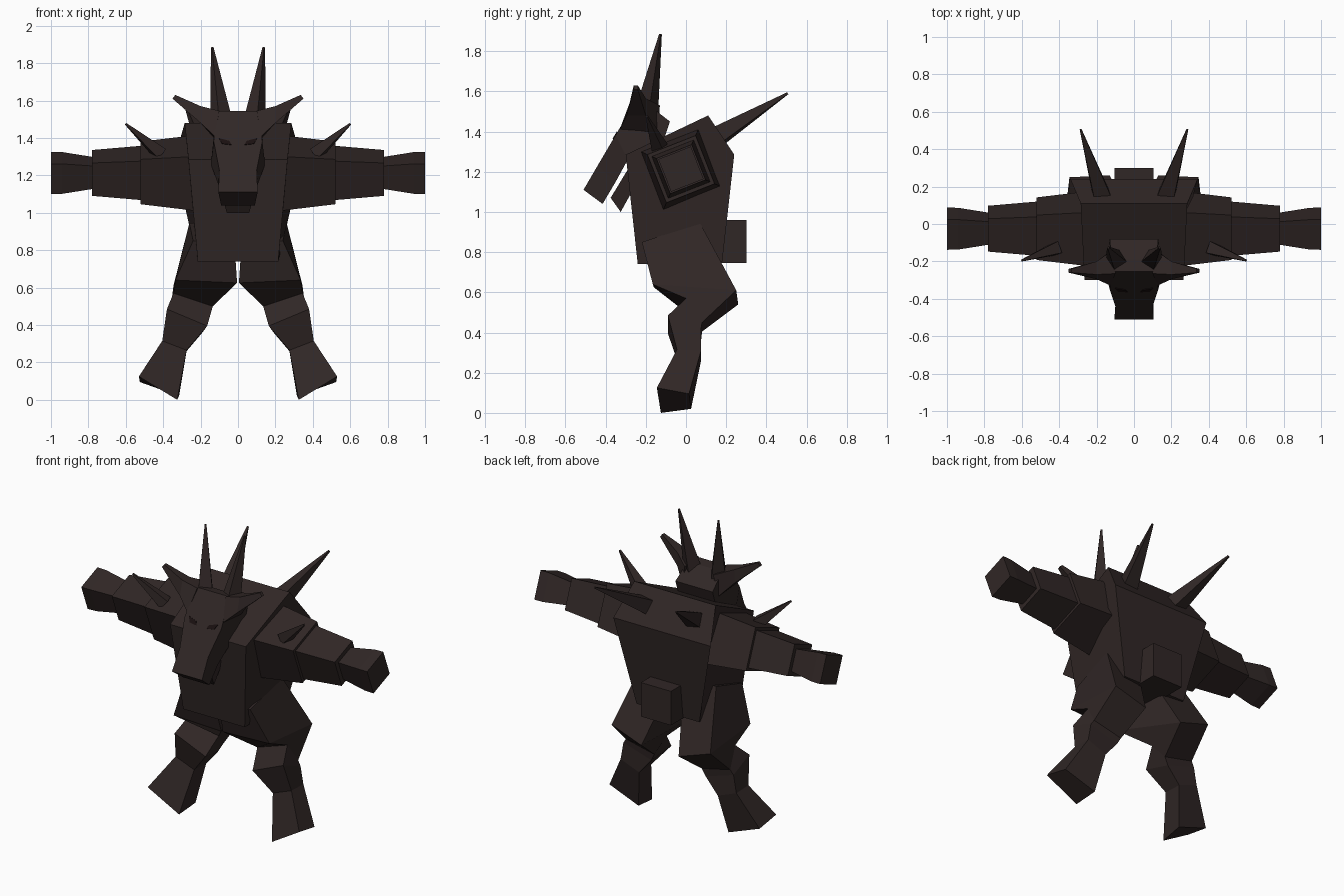
import bpy, bmesh, math
from mathutils import Vector

if "Cube" in bpy.data.objects:
    bpy.data.objects.remove(bpy.data.objects["Cube"], do_unlink=True)


def material(name, rgb):
    m = bpy.data.materials.new(name)
    m.use_nodes = True
    m.diffuse_color = (*rgb, 1)
    bsdf = m.node_tree.nodes["Principled BSDF"]
    bsdf.inputs["Base Color"].default_value = (*rgb, 1)
    bsdf.inputs["Roughness"].default_value = 0.9
    return m


HIDE = material("dark brown hide", (0.030, 0.020, 0.019))
EYE = material("near black eye", (0.010, 0.005, 0.005))


def loft(name, rings, mat=HIDE, side=1):
    """Skin a closed, flat-faced solid through rings of equal point count."""
    bm = bmesh.new()
    loops = [[bm.verts.new((side * x, y, z)) for x, y, z in r] for r in rings]
    n = len(loops[0])
    for a, b in zip(loops, loops[1:]):
        for i in range(n):
            j = (i + 1) % n
            bm.faces.new((a[i], a[j], b[j], b[i]))
    bm.faces.new(loops[0])
    bm.faces.new(loops[-1])
    bmesh.ops.recalc_face_normals(bm, faces=bm.faces)
    mesh = bpy.data.meshes.new(name)
    bm.to_mesh(mesh)
    bm.free()
    mesh.materials.append(mat)
    obj = bpy.data.objects.new(name, mesh)
    bpy.context.collection.objects.link(obj)
    return obj


def pair(name, rings, mat=HIDE):
    for label, s in (("left_", 1), ("right_", -1)):
        loft(label + name, rings, mat, s)


def spike(name, base, tip, r):
    """Four-sided tapering spike."""
    base, tip = Vector(base), Vector(tip)
    q = (tip - base).to_track_quat('Z', 'Y')
    ring = lambda c, rad: [tuple(c + q @ Vector((rad * math.cos(a), rad * math.sin(a), 0)))
                           for a in (math.pi / 4 + k * math.pi / 2 for k in range(4))]
    pair(name, [ring(base, r), ring(tip, 0.007)])


def arm_ring(x, half):
    """Tilted square cross-section of the arm."""
    t = math.radians(21.5)
    c, s = math.cos(t) * half, math.sin(t) * half
    return [(x, -0.025 + u * c - v * s, 1.213 + u * s + v * c)
            for u, v in ((-1, -1), (1, -1), (1, 1), (-1, 1))]


def four(w1, y1, z1, w2, y2, z2):
    """Symmetric ring: top pair then bottom pair."""
    return [(-w1, y1, z1), (w1, y1, z1), (w2, y2, z2), (-w2, y2, z2)]


# torso: side profile as (half width, y, z)
profile = [(0.265, -0.30, 1.285), (0.285, 0.11, 1.48), (0.34, 0.24, 1.285),
           (0.22, 0.18, 0.75), (0.215, -0.24, 0.74)]
loft("torso", [[(s * w, y, z) for w, y, z in profile] for s in (-1, 1)])

# tail stub
loft("tail_stub", [four(0.105, y, 0.96, 0.105, y, 0.745) for y in (0.14, 0.30)])

# head from the nose to the back of the skull
loft("head", [
    four(0.105, -0.51, 1.11, 0.09, -0.415, 1.04),
    four(0.10, -0.44, 1.23, 0.105, -0.35, 1.15),
    four(0.13, -0.35, 1.383, 0.145, -0.29, 1.26),
    four(0.115, -0.255, 1.545, 0.14, -0.20, 1.27),
    four(0.12, -0.19, 1.535, 0.13, -0.12, 1.30),
    four(0.13, -0.08, 1.45, 0.13, -0.12, 1.33)])
loft("lower_jaw", [
    four(0.08, -0.375, 1.07, 0.06, -0.325, 1.00),
    four(0.09, -0.26, 1.26, 0.08, -0.22, 1.19)])

# eyes: thin slanted plates lying on the face
def on_face(x, z, d):
    return (x, -0.35 + (z - 1.383) * 0.585 - 0.863 * d, z + 0.506 * d)

eye = [(0.035, 1.362), (0.085, 1.368), (0.102, 1.398), (0.045, 1.382)]
pair("eye", [[on_face(x, z, d) for x, z in eye] for d in (-0.004, 0.004)], EYE)

# ears sweeping out and up
pair("ear", [
    [(0.10, -0.265, 1.545), (0.10, -0.13, 1.53), (0.12, -0.14, 1.39), (0.125, -0.33, 1.41)],
    [(0.20, -0.27, 1.57), (0.20, -0.20, 1.565), (0.20, -0.20, 1.48), (0.20, -0.295, 1.48)],
    [(0.335, -0.26, 1.63), (0.335, -0.24, 1.63), (0.35, -0.24, 1.61), (0.35, -0.26, 1.61)]])

# horns and spikes
spike("horn", (0.088, -0.20, 1.48), (0.138, -0.127, 1.885), 0.062)
spike("back_spike", (0.165, 0.13, 1.36), (0.285, 0.505, 1.59), 0.068)
spike("arm_spike", (0.415, -0.13, 1.315), (0.60, -0.195, 1.475), 0.046)

# arms: shoulder, forearm and fist
for name, rings in {
        "upper_arm": [(0.24, 0.155), (0.52, 0.129)],
        "forearm": [(0.50, 0.113), (0.78, 0.0945)],
        "fist": [(0.76, 0.064), (0.94, 0.086), (1.0, 0.087)]}.items():
    pair(name, [arm_ring(*r) for r in rings])

# legs: rings run front outer, front inner, back inner, back outer
knee_back = [(0.345, 0.0, 0.57), (0.135, 0.0, 0.50), (0.165, 0.08, 0.405), (0.365, 0.08, 0.45)]
pair("thigh", [
    [(0.24, -0.22, 0.85), (0.02, -0.22, 0.85), (0.03, 0.06, 0.94), (0.26, 0.07, 0.945)],
    [(0.335, -0.165, 0.64), (0.005, -0.16, 0.625), (0.13, 0.26, 0.54), (0.345, 0.25, 0.61)],
    knee_back])
pair("lower_leg", [
    knee_back,
    [(0.38, -0.09, 0.485), (0.165, -0.09, 0.395), (0.19, 0.075, 0.36), (0.385, 0.075, 0.42)],
    [(0.405, -0.045, 0.315), (0.275, -0.045, 0.265), (0.275, 0.075, 0.26), (0.405, 0.075, 0.31)],
    [(0.53, -0.145, 0.125), (0.325, -0.125, 0.0), (0.315, 0.025, 0.02), (0.525, 0.015, 0.095)]])
